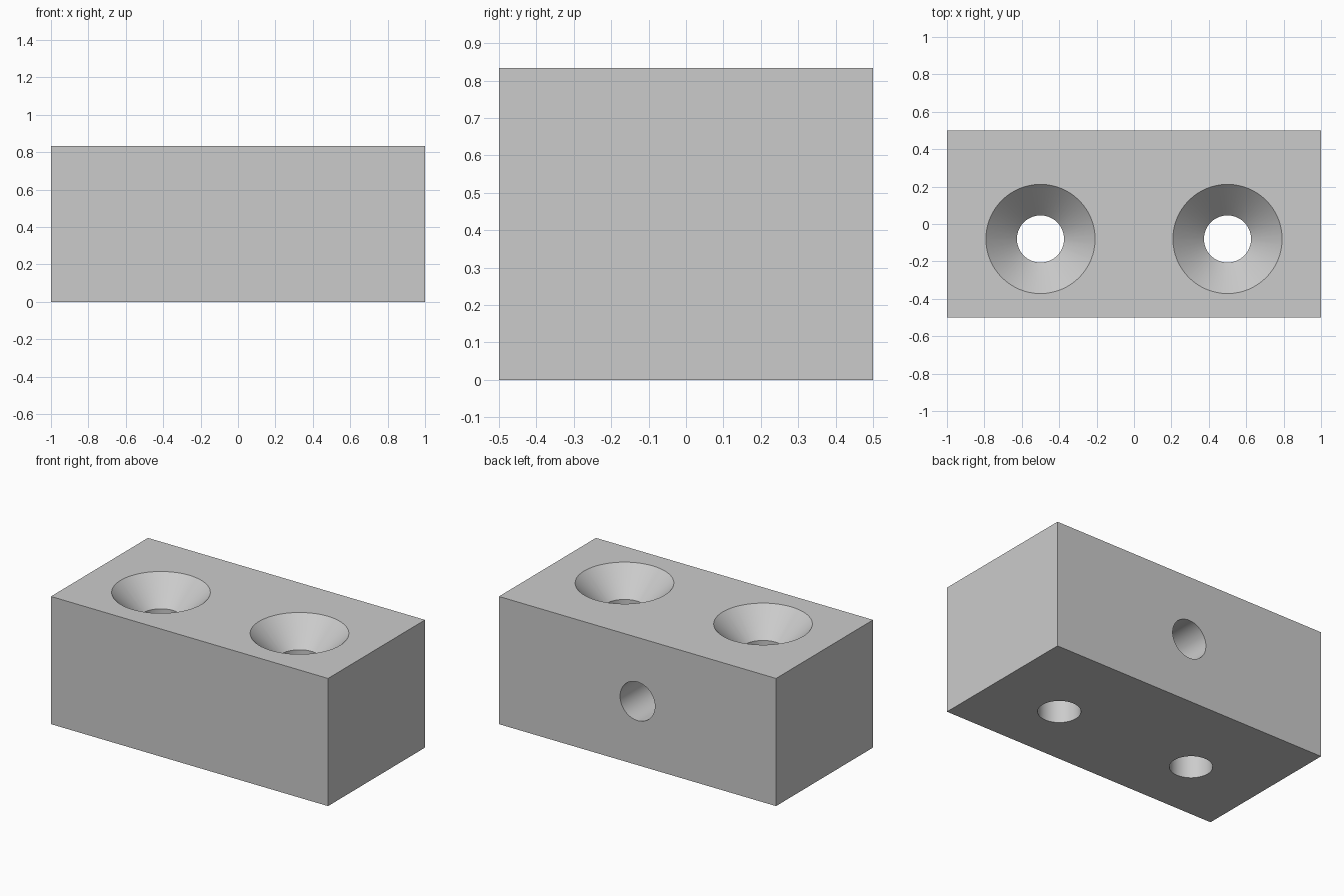
import bpy
import bmesh
import math
from mathutils import Matrix, Vector

cube = bpy.data.objects.get("Cube")
if cube:
    bpy.data.objects.remove(cube, do_unlink=True)

LENGTH, WIDTH, HEIGHT = 2.0, 1.0, 0.833
HOLE_R, SINK_R = 0.126, 0.292
SINK_DEPTH = SINK_R - HOLE_R
HOLE_Y = -0.08
BORE_DEPTH = 0.6
SEGMENTS = 64

grey = bpy.data.materials.new("plain grey")
grey.use_nodes = True
color = (0.6, 0.6, 0.6, 1)
grey.diffuse_color = color
grey.node_tree.nodes["Principled BSDF"].inputs["Base Color"].default_value = color


def make_object(name, bm):
    mesh = bpy.data.meshes.new(name)
    bmesh.ops.recalc_face_normals(bm, faces=bm.faces)
    bm.to_mesh(mesh)
    bm.free()
    mesh.materials.append(grey)
    obj = bpy.data.objects.new(name, mesh)
    bpy.context.collection.objects.link(obj)
    return obj


def turned_cutter(name, profile, matrix):
    """Revolve (radius, height) points around z, cap both ends and place."""
    bm = bmesh.new()
    rings = []
    for r, z in profile:
        angles = [math.tau * i / SEGMENTS for i in range(SEGMENTS)]
        rings.append([bm.verts.new((r * math.cos(a), r * math.sin(a), z)) for a in angles])
    for low, high in zip(rings, rings[1:]):
        for i in range(SEGMENTS):
            j = (i + 1) % SEGMENTS
            bm.faces.new((low[i], low[j], high[j], high[i]))
    bm.faces.new(rings[0])
    bm.faces.new(rings[-1])
    bm.transform(matrix)
    obj = make_object(name, bm)
    obj.hide_render = True
    return obj


# Solid block
bm = bmesh.new()
bmesh.ops.create_cube(bm, size=1)
bm.transform(Matrix.Translation((0, 0, HEIGHT / 2)) @ Matrix.Diagonal((LENGTH, WIDTH, HEIGHT, 1)))
block = make_object("mounting_block", bm)

# Countersunk through holes, cone continued past the top
over = 0.1
sink_profile = [(HOLE_R, -over), (HOLE_R, HEIGHT - SINK_DEPTH), (SINK_R + over, HEIGHT + over)]
cutters = [
    turned_cutter(f"{side}_screw_hole", sink_profile, Matrix.Translation((x, HOLE_Y, 0)))
    for side, x in (("left", 0.5), ("right", -0.5))
]

# Blind bore in the middle of the back
bore_place = Matrix.Translation(Vector((0, WIDTH / 2, HEIGHT / 2))) @ Matrix.Rotation(-math.pi / 2, 4, "X")
cutters.append(turned_cutter("back_bore", [(HOLE_R, -BORE_DEPTH), (HOLE_R, over)], bore_place))

# Cut the holes and discard the cutters
bpy.context.view_layer.objects.active = block
for cutter in cutters:
    mod = block.modifiers.new(cutter.name, "BOOLEAN")
    mod.operation = "DIFFERENCE"
    mod.solver = "EXACT"
    mod.object = cutter
    bpy.ops.object.modifier_apply(modifier=mod.name)
    bpy.data.objects.remove(cutter, do_unlink=True)

# Smooth hole walls, sharp rims
bpy.ops.object.select_all(action="DESELECT")
block.select_set(True)
bpy.ops.object.shade_smooth_by_angle(angle=math.radians(30))
